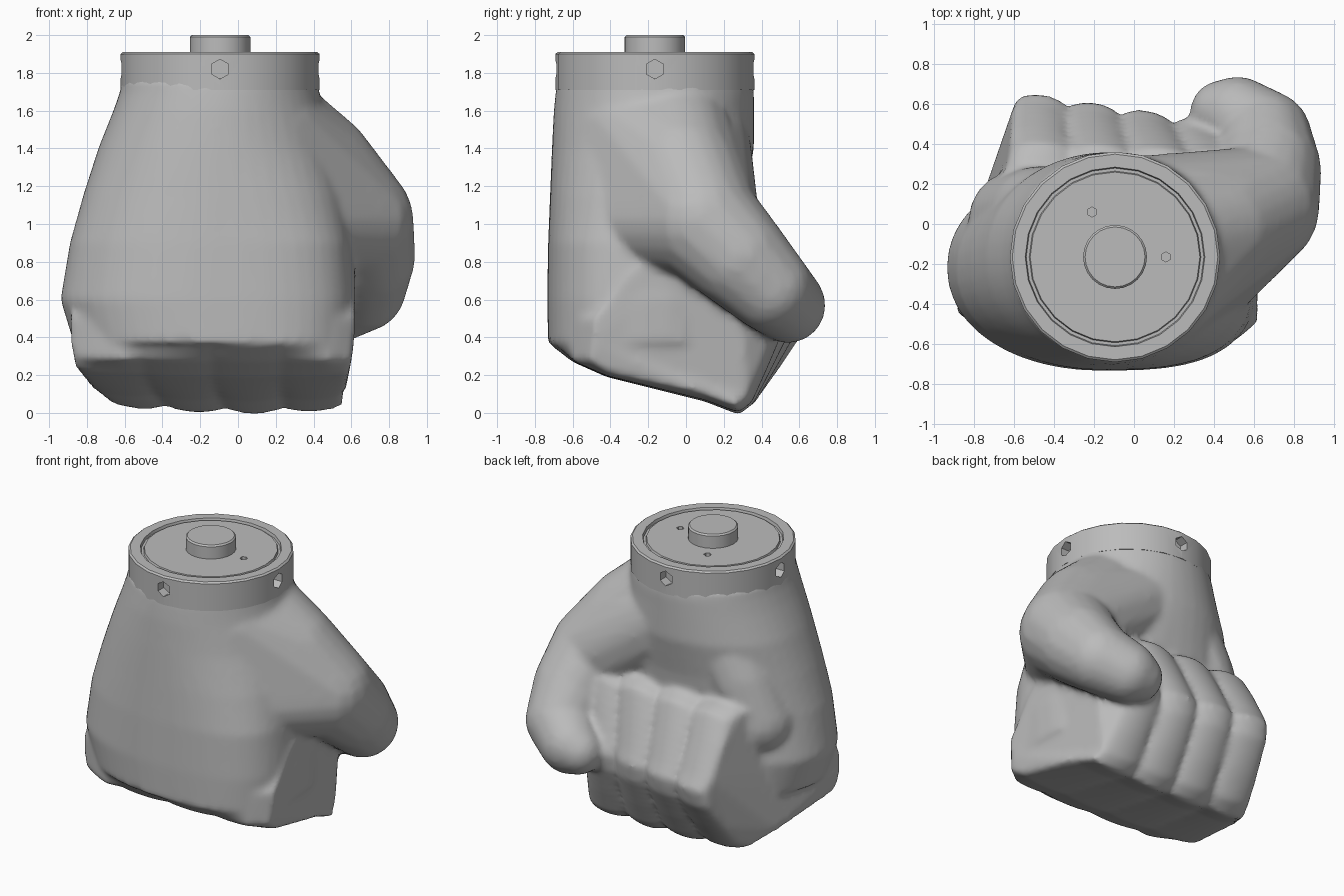
import bpy, bmesh, math
from mathutils import Vector

if "Cube" in bpy.data.objects:
    bpy.data.objects.remove(bpy.data.objects["Cube"])

grey = bpy.data.materials.new("plain grey")
grey.use_nodes = True
grey.diffuse_color = (0.5, 0.5, 0.5, 1)
grey.node_tree.nodes["Principled BSDF"].inputs["Base Color"].default_value = (0.5, 0.5, 0.5, 1)


def loft(bm, rings):
    """Skin closed rings of points and cap both ends."""
    rows = [[bm.verts.new(p) for p in ring] for ring in rings]
    n = len(rows[0])
    for a, b in zip(rows, rows[1:]):
        for i in range(n):
            j = (i + 1) % n
            bm.faces.new((a[i], a[j], b[j], b[i]))
    bm.faces.new(rows[0][::-1])
    bm.faces.new(rows[-1])


def finish(bm, name):
    bmesh.ops.recalc_face_normals(bm, faces=bm.faces)
    mesh = bpy.data.meshes.new(name)
    bm.to_mesh(mesh)
    bm.free()
    mesh.materials.append(grey)
    obj = bpy.data.objects.new(name, mesh)
    bpy.context.collection.objects.link(obj)
    return obj


def oval(z, x0, x1, y0, y1, right_power, n=48):
    """Horizontal oval filling the given bounds, squarer on the +x side."""
    ring = []
    for i in range(n):
        a = math.tau * i / n
        c, s = math.cos(a), math.sin(a)
        power = right_power if c > 0 else 2.1
        px = math.copysign(abs(c) ** (2 / power), c)
        py = math.copysign(abs(s) ** (2 / power), s)
        ring.append(((x0 + x1) / 2 + px * (x1 - x0) / 2,
                     (y0 + y1) / 2 + py * (y1 - y0) / 2, z))
    return ring


# Palm: stacked sections from the knuckles up to the wrist
def add_palm(bm):
    sections = [
        (0.37, -0.87, 0.61, -0.73, 0.30, 2.9),
        (0.60, -0.94, 0.62, -0.735, 0.30, 2.9),
        (0.90, -0.89, 0.60, -0.73, 0.28, 2.8),
        (1.15, -0.82, 0.56, -0.72, 0.31, 2.4),
        (1.40, -0.74, 0.50, -0.71, 0.36, 2.1),
        (1.60, -0.66, 0.45, -0.70, 0.36, 2),
        (1.70, -0.625, 0.43, -0.69, 0.36, 2),
        (1.77, -0.61, 0.42, -0.68, 0.35, 2),
    ]
    loft(bm, [oval(*s) for s in sections])


# Folded fingers: one side profile swept across, pinched between fingers
def add_fingers(bm):
    profile = [(-0.73, 0.37), (-0.60, 0.27), (-0.42, 0.19), (0.10, 0.06), (0.28, -0.01),
               (0.38, 0.05), (0.50, 0.22), (0.64, 0.43), (0.67, 0.55), (0.62, 0.63),
               (0.50, 0.84), (0.41, 0.99), (0.32, 1.03), (0.0, 1.0), (-0.3, 0.75), (-0.6, 0.50)]
    rings = []
    steps = 48
    for k in range(steps + 1):
        u = k / steps
        bump = abs(math.sin(4 * math.pi * u)) ** 0.6
        ring = []
        for y, z in profile:
            groove = (0.07 if y > 0.05 else 0.03) * (1 - bump)
            left = (-0.89 + 0.42 * max(0, y + 0.05) + 0.15 * max(0, 0.4 - z)
                    + 0.3 * max(0, z - 0.7))
            right = 0.62 - 0.45 * max(0, y - 0.3) - 0.15 * max(0, 0.4 - z)
            x = left + (right - left) * u
            d = x - 0.1
            front = -0.73 + (0.9 * d ** 2 if d > 0 else 0.2 * d ** 2 + 0.1 * d ** 4)
            back = 0.13 * u * max(0, y - 0.3) / 0.3
            lift = 0.2 * max(0, 0.4 - z) * (x - 0.05) ** 2
            y2 = max(y * (1 - groove) - back, front)
            ring.append((x, y2, 0.45 + (z - 0.45) * (1 - groove) + lift))
        rings.append(ring)
    loft(bm, rings)


def add_hull(bm, balls):
    """Convex skin stretched around balls given as x, y, z, radius."""
    points = []
    for x, y, z, r in balls:
        made = bmesh.ops.create_uvsphere(bm, u_segments=20, v_segments=12, radius=r)
        bmesh.ops.translate(bm, verts=made["verts"], vec=(x, y, z))
        points += made["verts"]
    hull = bmesh.ops.convex_hull(bm, input=points)
    inner = {e for e in hull["geom_interior"] + hull["geom_unused"]
             if isinstance(e, bmesh.types.BMVert)}
    bmesh.ops.delete(bm, geom=list(inner), context="VERTS")


# Thumb: chain of hulls, with webs joining it to the front and back of the palm
def add_thumb(bm):
    balls = [(0.12, -0.08, 1.53, 0.32), (0.41, -0.02, 1.28, 0.32), (0.62, 0.08, 1.02, 0.31),
             (0.67, 0.27, 0.83, 0.27), (0.66, 0.44, 0.66, 0.23), (0.52, 0.54, 0.57, 0.20),
             (0.44, 0.56, 0.55, 0.16)]
    for pair in zip(balls, balls[1:]):
        add_hull(bm, pair)
    add_hull(bm, balls[:3] + [(0.16, -0.32, 1.5, 0.27), (0.30, -0.28, 1.02, 0.28)])
    add_hull(bm, balls[1:3] + [(0.0, 0.06, 1.45, 0.28), (0.40, 0.06, 1.20, 0.28)])


# Heel of the palm: soft swelling running down towards the last finger
def add_heel(bm):
    add_hull(bm, [(-0.25, 0.0, 1.5, 0.3), (-0.48, 0.05, 1.12, 0.24), (-0.58, 0.02, 0.85, 0.25)])


bm = bmesh.new()
add_palm(bm)
add_fingers(bm)
add_thumb(bm)
add_heel(bm)
fist = finish(bm, "fist")
remesh = fist.modifiers.new("blend", "REMESH")
remesh.mode = "VOXEL"
remesh.voxel_size = 0.022
remesh.use_smooth_shade = True
soften = fist.modifiers.new("soften", "SMOOTH")
soften.factor = 0.5
soften.iterations = 6

# Wrist cuff: turned rim, groove, end disc and peg
bm = bmesh.new()
outline = [(0, 1.71), (0.527, 1.71), (0.527, 1.90), (0.515, 1.91), (0.45, 1.91),
           (0.445, 1.89), (0.43, 1.89), (0.425, 1.905), (0.16, 1.905), (0.16, 1.99),
           (0.15, 2.0), (0, 2.0)]
verts = [bm.verts.new((r, 0, z)) for r, z in outline]
edges = [bm.edges.new(pair) for pair in zip(verts, verts[1:])]
bmesh.ops.spin(bm, geom=verts + edges, cent=(0, 0, 0), axis=(0, 0, 1),
               angle=math.tau, steps=24)
bmesh.ops.remove_doubles(bm, verts=bm.verts, dist=0.0005)
cuff = finish(bm, "wrist_cuff")
cuff.location = (-0.095, -0.165, 0)

# Small sockets around the cuff and in the end disc
bm = bmesh.new()
centre = Vector((-0.095, -0.165, 1.82))


def add_socket(place, direction, radius):
    turn = direction.to_track_quat("Z", "Y").to_matrix().to_4x4()
    turn.translation = place
    bmesh.ops.create_cone(bm, cap_ends=True, segments=6, radius1=radius, radius2=radius,
                          depth=0.12, matrix=turn)


for i in range(4):
    way = Vector((math.cos(i * math.pi / 2), math.sin(i * math.pi / 2), 0))
    add_socket(centre + way * 0.52, way, 0.052)
for x, y in ((-0.21, 0.06), (0.16, -0.165)):
    add_socket(Vector((x, y, 1.91)), Vector((0, 0, 1)), 0.025)
cutter = finish(bm, "socket_cutter")
cutter.hide_render = True
cutter.hide_set(True)
cut = cuff.modifiers.new("sockets", "BOOLEAN")
cut.object = cutter
cut.operation = "DIFFERENCE"
cut.solver = "EXACT"

bpy.ops.object.select_all(action="DESELECT")
cuff.select_set(True)
bpy.context.view_layer.objects.active = cuff
bpy.ops.object.shade_smooth_by_angle(angle=math.radians(35))
